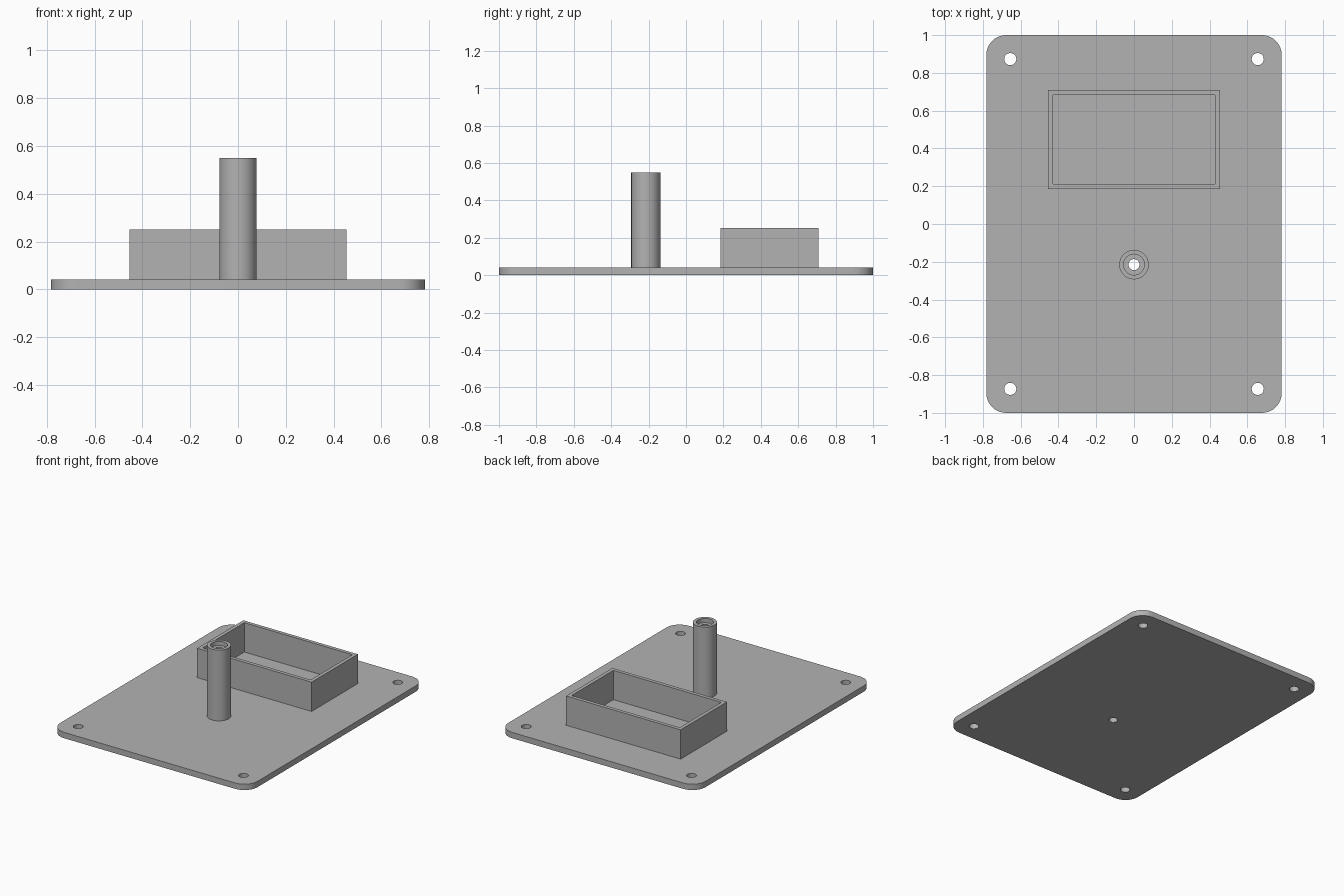
import bpy, bmesh
from math import cos, sin, pi, radians
from mathutils import Vector

cube = bpy.data.objects.get("Cube")
if cube:
    bpy.data.objects.remove(cube, do_unlink=True)

grey = bpy.data.materials.new("light grey")
grey.use_nodes = True
colour = (0.45, 0.45, 0.45, 1)
grey.diffuse_color = colour
grey.node_tree.nodes["Principled BSDF"].inputs["Base Color"].default_value = colour

PLATE_TOP = 0.042
POST = (0, -0.215)


def finish(bm, name):
    bmesh.ops.recalc_face_normals(bm, faces=bm.faces[:])
    mesh = bpy.data.meshes.new(name)
    bm.to_mesh(mesh)
    bm.free()
    mesh.materials.append(grey)
    obj = bpy.data.objects.new(name, mesh)
    bpy.context.collection.objects.link(obj)
    bpy.ops.object.select_all(action="DESELECT")
    obj.select_set(True)
    bpy.context.view_layer.objects.active = obj
    bpy.ops.object.shade_smooth_by_angle(angle=radians(30))
    return obj


def circle(x, y, r, n=32):
    return [(x + r * cos(2 * pi * i / n), y + r * sin(2 * pi * i / n)) for i in range(n)]


def rectangle(x, y, w, d, r=0, steps=10):
    """Rectangle with half sizes w and d, and optional rounded corners."""
    points = []
    for k, (sx, sy) in enumerate([(1, 1), (-1, 1), (-1, -1), (1, -1)]):
        cx, cy = x + sx * (w - r), y + sy * (d - r)
        for i in range(steps + 1 if r else 1):
            a = (k + i / steps) * pi / 2
            points.append((cx + r * cos(a), cy + r * sin(a)))
    return points


def extrude(name, loops, z0, z1):
    """Fill an outline with holes and raise it into a solid."""
    bm = bmesh.new()
    for loop in loops:
        vs = [bm.verts.new((x, y, z0)) for x, y in loop]
        for a, b in zip(vs, vs[1:] + vs[:1]):
            bm.edges.new((a, b))
    bmesh.ops.triangle_fill(bm, edges=bm.edges[:], use_beauty=True, normal=Vector((0, 0, 1)))
    top = bmesh.ops.extrude_face_region(bm, geom=bm.faces[:], use_keep_orig=True)["geom"]
    moved = [v for v in top if isinstance(v, bmesh.types.BMVert)]
    bmesh.ops.translate(bm, verts=moved, vec=(0, 0, z1 - z0))
    return finish(bm, name)


def lathe(name, profile, x, y, n=48):
    """Spin a closed radius/height profile around a vertical axis."""
    bm = bmesh.new()
    rings = [[bm.verts.new((px, py, z)) for px, py in circle(x, y, r, n)] for r, z in profile]
    for a, b in zip(rings, rings[1:] + rings[:1]):
        for i in range(n):
            j = (i + 1) % n
            bm.faces.new((a[i], a[j], b[j], b[i]))
    return finish(bm, name)


# Base plate with four corner holes and a hole below the post
holes = [circle(sx * 0.655, sy * 0.873, 0.032) for sx in (-1, 1) for sy in (-1, 1)]
holes.append(circle(*POST, 0.029, 48))
extrude("base_plate", [rectangle(0, 0, 0.782, 1, 0.105)] + holes, 0, PLATE_TOP)

# Open rectangular tray wall
extrude("tray_wall", [rectangle(0, 0.447, 0.454, 0.262), rectangle(0, 0.447, 0.428, 0.236)],
        PLATE_TOP, 0.252)

# Hollow post with a counterbored top
lathe("hollow_post", [(0.029, PLATE_TOP), (0.078, PLATE_TOP), (0.078, 0.55),
                      (0.055, 0.55), (0.055, 0.52), (0.029, 0.52)], *POST)
